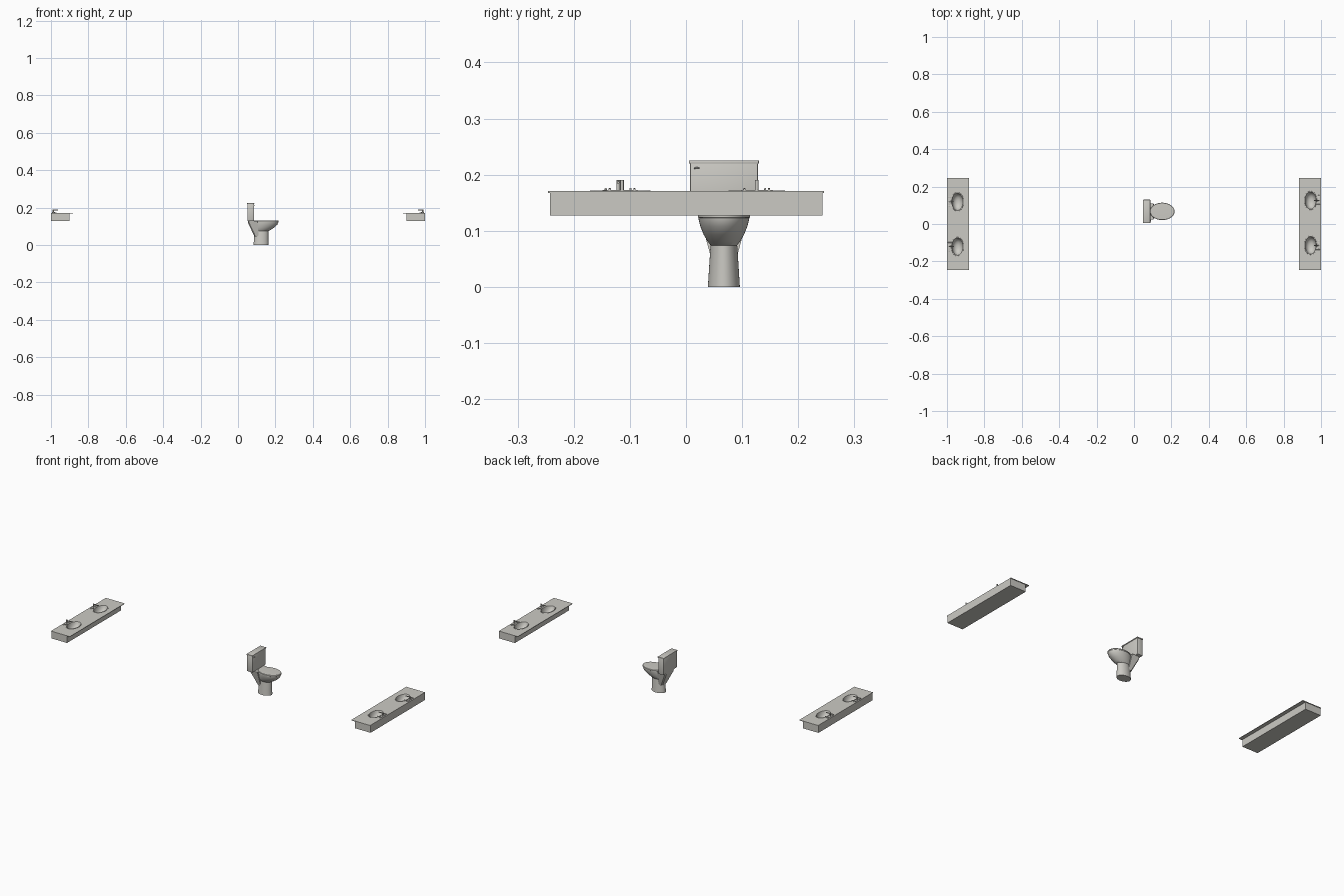
import bpy, bmesh, math
from mathutils import Vector

if "Cube" in bpy.data.objects:
    bpy.data.objects.remove(bpy.data.objects["Cube"])

def material(name, rgb):
    m = bpy.data.materials.new(name)
    m.diffuse_color = (*rgb, 1)
    m.use_nodes = True
    m.node_tree.nodes["Principled BSDF"].inputs["Base Color"].default_value = m.diffuse_color
    return m

PORCELAIN = material("warm_grey_porcelain", (0.60, 0.59, 0.55))

def finish(name, bm, smooth=True):
    bmesh.ops.recalc_face_normals(bm, faces=bm.faces)
    me = bpy.data.meshes.new(name)
    bm.to_mesh(me)
    bm.free()
    ob = bpy.data.objects.new(name, me)
    bpy.context.collection.objects.link(ob)
    me.materials.append(PORCELAIN)
    if smooth:
        bpy.ops.object.select_all(action='DESELECT')
        ob.select_set(True)
        bpy.context.view_layer.objects.active = ob
        bpy.ops.object.shade_smooth_by_angle(angle=math.radians(35))
    return ob

def box(name, lo, hi, bevel=0):
    bm = bmesh.new()
    bmesh.ops.create_cube(bm, size=1)
    for v in bm.verts:
        v.co = Vector([(a + b) / 2 + c * abs(b - a) for a, b, c in zip(lo, hi, v.co)])
    if bevel:
        bmesh.ops.bevel(bm, geom=bm.edges[:], offset=bevel, segments=2, affect='EDGES', profile=0.5)
    return finish(name, bm, bevel > 0)

def loft(name, rings, cy, n=40, cap_start=True, cap_end=True):
    """Stack of ellipses given as (centre x, radius x, radius y, z)."""
    bm = bmesh.new()
    rows = [[bm.verts.new((cx + rx * math.cos(2 * math.pi * i / n),
                           cy + ry * math.sin(2 * math.pi * i / n), z)) for i in range(n)]
            for cx, rx, ry, z in rings]
    for a, b in zip(rows, rows[1:]):
        for i in range(n):
            bm.faces.new((a[i], a[(i + 1) % n], b[(i + 1) % n], b[i]))
    if cap_start:
        bm.faces.new(rows[0])
    if cap_end:
        bm.faces.new(rows[-1])
    return finish(name, bm)

def rod(name, p, q, r):
    p, q = Vector(p), Vector(q)
    bm = bmesh.new()
    bmesh.ops.create_cone(bm, cap_ends=True, segments=12, radius1=r, radius2=r, depth=(q - p).length)
    rot = (q - p).to_track_quat('Z', 'Y')
    for v in bm.verts:
        v.co = rot @ v.co + (p + q) / 2
    return finish(name, bm)

def cut(ob, cutter):
    m = ob.modifiers.new("basin_hole", 'BOOLEAN')
    m.operation, m.object, m.solver = 'DIFFERENCE', cutter, 'EXACT'
    cutter.hide_render = True
    cutter.hide_set(True)

TOP = 0.1705

# Wall counters, each with two sunken basins and taps
for side, s, shift in (("left", -1, -0.001), ("right", 1, 0.006)):
    slab = box(side + "_countertop", (s * 1.0, -0.246, TOP - 0.003), (s * 0.882, 0.246, TOP))
    body = box(side + "_counter_body", (s * 1.0, -0.242, 0.1275), (s * 0.902, 0.243, TOP - 0.003))
    for k, y in enumerate((-0.12 + shift, 0.12 + shift)):
        tag = f"{side}_{k + 1}"
        cx = s * 0.944
        cutter = loft("basin_cutter_" + tag, [(cx, .031, .047, .131), (cx, .031, .047, .19)], y)
        cut(slab, cutter)
        cut(body, cutter)
        # Basin with a raised lip
        loft("basin_" + tag, [(cx, .034, .051, TOP - .0005), (cx, .033, .050, TOP + .0015),
                              (cx, .030, .0465, TOP + .001), (cx, .028, .043, .163),
                              (cx, .024, .037, .151), (cx, .016, .025, .141),
                              (cx, .006, .009, .1375)], y, cap_start=False)
        # Tap: low base, upright, spout and two lever handles
        bx = s * 0.988
        box("tap_base_" + tag, (bx - .005, y - .028, TOP), (bx + .005, y + .028, TOP + .0025), .001)
        rod("tap_post_" + tag, (bx, y, TOP), (bx, y, .190), .0032)
        rod("tap_spout_" + tag, (bx, y, .187), (s * .962, y, .186), .0024)
        for d in (-1, 1):
            rod(f"tap_handle_{tag}_{d}", (s * .995, y + d * .022, TOP + .003),
                (s * .970, y + d * .022, TOP + .004), .002)

# Toilet
CY = 0.0675
loft("pedestal", [(.123, .040, .0285, 0), (.124, .038, .026, .04), (.125, .037, .0235, .078)], CY)
loft("bowl", [(.126, .037, .0235, .074), (.130, .045, .029, .081), (.139, .055, .036, .093),
              (.147, .063, .042, .108), (.150, .065, .0448, .119), (.151, .065, .0455, .124)], CY)
loft("seat_lid", [(.151, .064, .0445, .1225), (.151, .066, .0465, .124), (.151, .066, .0465, .129),
                  (.151, .064, .0445, .1315), (.151, .050, .034, .132)], CY)

# Neck joining the tank to the pedestal, tapering downward
bm = bmesh.new()
rows = []
for x0, x1, w, z in ((.053, .105, .043, .129), (.053, .105, .041, .119), (.088, .11, .021, .045)):
    rows.append([bm.verts.new((x, CY + y, z)) for x, y in
                 ((x0, -w * .8), (x0 + .006, -w), (x1, -w), (x1, w), (x0 + .006, w), (x0, w * .8))])
for a, b in zip(rows, rows[1:]):
    for i in range(6):
        bm.faces.new((a[i], a[(i + 1) % 6], b[(i + 1) % 6], b[i]))
bm.faces.new(rows[0])
bm.faces.new(rows[-1])
finish("neck", bm)

# Tank, lid and flush lever
box("tank", (.051, .007, .128), (.085, .128, .221), .002)
box("tank_lid", (.049, .005, .2195), (.087, .130, .2255), .0015)
rod("flush_stem", (.084, .016, .212), (.089, .016, .212), .0015)
rod("flush_lever", (.089, .014, .2115), (.089, .024, .2125), .0013)
